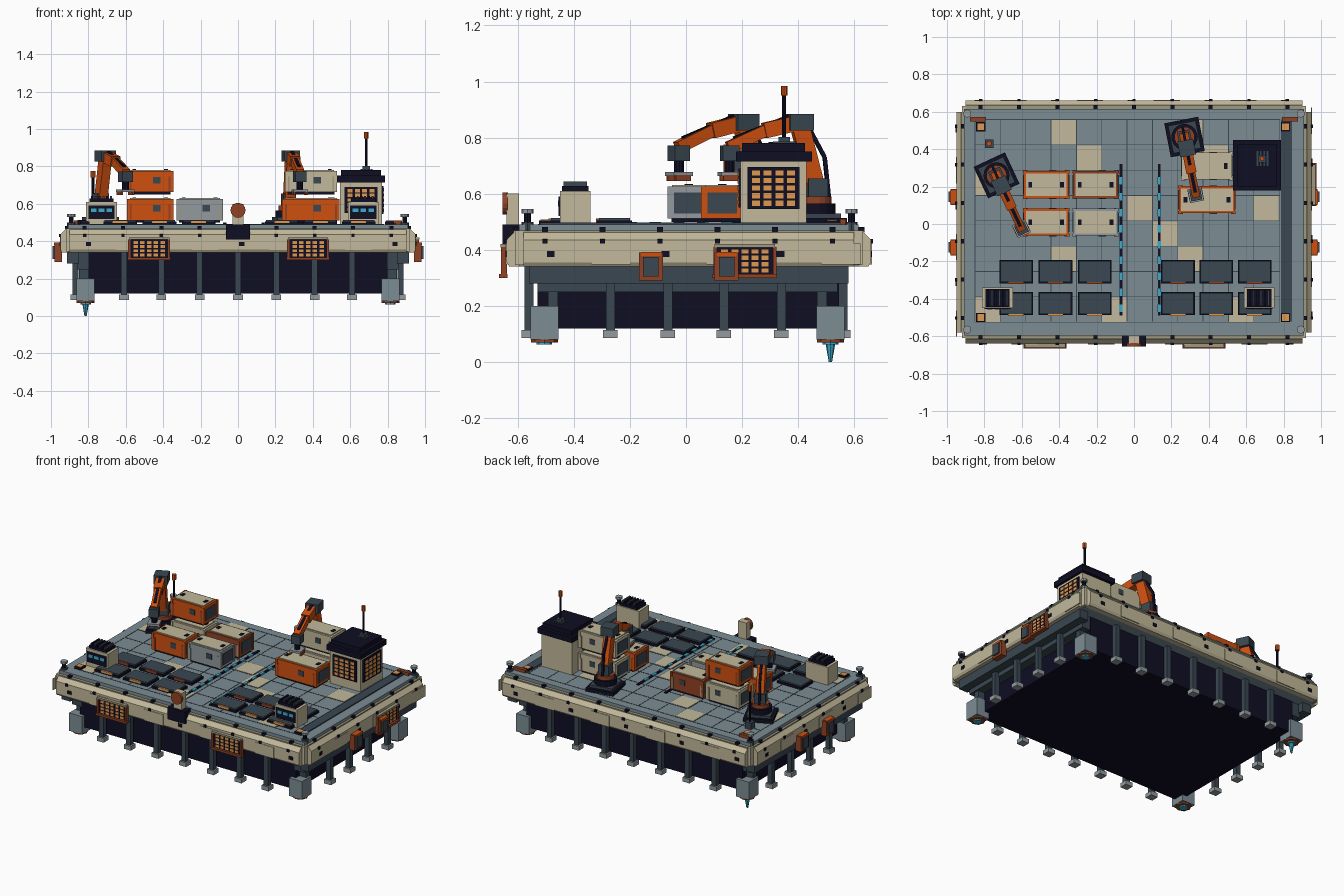
import bpy, bmesh, math
from mathutils import Matrix, Vector

if "Cube" in bpy.data.objects:
    bpy.data.objects.remove(bpy.data.objects["Cube"])

# ---- palette (sRGB converted to linear) ----
PAL = dict(beige=(194, 185, 155), khaki=(160, 154, 128), deck_grey=(124, 141, 149), slate=(58, 71, 81),
           navy=(15, 14, 36), orange=(208, 80, 16), rust=(145, 66, 36), amber=(225, 152, 78),
           cyan=(62, 172, 205), light_grey=(146, 154, 158))
NAMES = list(PAL)
MATS = []
for n, c in PAL.items():
    m = bpy.data.materials.new(n)
    m.diffuse_color = [((v / 255 + .055) / 1.055) ** 2.4 for v in c] + [1]
    m.use_nodes = True
    m.node_tree.nodes["Principled BSDF"].inputs["Base Color"].default_value = m.diffuse_color
    MATS.append(m)


class Part:
    """Collects primitives into one named object; M is the current local placement."""
    def __init__(self, name):
        self.name, self.bm, self.M = name, bmesh.new(), Matrix()

    def paint(self, verts, mat):
        for f in {f for v in verts for f in v.link_faces}:
            f.material_index = NAMES.index(mat)

    def box(self, x0, x1, y0, y1, z0, z1, mat):
        T = Matrix.Translation(((x0 + x1) / 2, (y0 + y1) / 2, (z0 + z1) / 2))
        S = Matrix.Diagonal((abs(x1 - x0), abs(y1 - y0), abs(z1 - z0), 1))
        self.paint(bmesh.ops.create_cube(self.bm, size=1, matrix=self.M @ T @ S)['verts'], mat)

    def cbox(self, x, y, z, sx, sy, sz, mat):
        self.box(x - sx / 2, x + sx / 2, y - sy / 2, y + sy / 2, z - sz / 2, z + sz / 2, mat)

    def cyl(self, x, y, z0, z1, r, mat, n=12, r2=None, R=Matrix()):
        T = Matrix.Translation((x, y, (z0 + z1) / 2)) @ R
        self.paint(bmesh.ops.create_cone(self.bm, cap_ends=True, segments=n, radius1=r, radius2=r if r2 is None else r2,
                                         depth=z1 - z0, matrix=self.M @ T)['verts'], mat)

    def beam(self, p, q, w, h, mat):
        p, q = Vector(p), Vector(q)
        R = (q - p).to_track_quat('X', 'Z').to_matrix().to_4x4()
        S = Matrix.Diagonal(((q - p).length, w, h, 1))
        V = bmesh.ops.create_cube(self.bm, size=1, matrix=self.M @ Matrix.Translation((p + q) / 2) @ R @ S)['verts']
        self.paint(V, mat)

    def prism(self, prof, x0, x1, mat):
        a = [self.bm.verts.new(self.M @ Vector((x0, y, z))) for y, z in prof]
        b = [self.bm.verts.new(self.M @ Vector((x1, y, z))) for y, z in prof]
        self.bm.faces.new(a), self.bm.faces.new(b[::-1])
        for i in range(len(a)):
            j = (i + 1) % len(a)
            self.bm.faces.new((a[j], a[i], b[i], b[j]))
        self.paint(a + b, mat)

    def done(self):
        bmesh.ops.recalc_face_normals(self.bm, faces=self.bm.faces)
        me = bpy.data.meshes.new(self.name)
        self.bm.to_mesh(me)
        for m in MATS:
            me.materials.append(m)
        bpy.context.collection.objects.link(bpy.data.objects.new(self.name, me))


def place(x, y, z, deg=0):
    return Matrix.Translation((x, y, z)) @ Matrix.Rotation(math.radians(deg), 4, 'Z')


# ---- hull below the deck ----
p = Part('under_hull')
p.box(-.8, .8, -.53, .545, .12, .36, 'navy')
for s in (-1, 1):
    p.box(s * .79, s * .86, -.53, .54, .25, .36, 'slate')
    p.box(s * .85, s * .915, -.56, .58, .28, .345, 'slate')
p.done()

# ---- support posts with feet ----
p = Part('support_posts')
XS = [-.61, -.41, -.205, 0, .205, .41, .61]
for x, y in [(x, y) for x in XS for y in (-.56, .56)] + [(s * .87, y) for s in (-1, 1) for y in (-.27, -.065, .135, .34)]:
    p.cbox(x, y, .23, .032, .032, .24, 'slate')
    p.cbox(x, y, .1, .052, .052, .028, 'light_grey')
p.done()

# ---- corner thruster pods ----
p = Part('corner_thrusters')
for x in (-.815, .815):
    for y in (-.505, .515):
        p.cbox(x, y, .14, .095, .1, .12, 'deck_grey')
        p.cbox(x, y - .03 * (1 if y > 0 else -1), .27, .07, .036, .16, 'slate')
        p.cyl(x, y, .07, .08, .048, 'rust', 8)
        p.cyl(x, y, .062, .072, .028, 'cyan', 8)
p.cyl(-.815, .515, 0, .07, .006, 'cyan', 8, .018)
p.done()

# ---- deck slab, tiles and seams ----
p = Part('deck_plate')
p.box(-.91, .91, -.595, .615, .34, .49, 'deck_grey')
for i in range(13):
    x = -.85 + i * .1355
    p.box(x - .002, x + .002, -.52, .56, .49, .4915, 'slate')
for j in range(9):
    y = -.525 + j * .1355
    p.box(-.85, .78, y - .002, y + .002, .49, .4915, 'slate')
for i, j in [(3, 7), (4, 6), (8, 7), (6, 4), (0, 5), (11, 4), (7, 3), (8, 2), (0, 0), (5, 0), (3, 2), (10, 0), (9, 6)]:
    x, y = -.85 + i * .1355, -.525 + j * .1355
    p.box(x + .002, x + .133, y + .002, y + .133, .488, .493, 'beige')
p.box(.785, .845, -.52, .56, .488, .497, 'slate')
for x, y in ((-.82, .52), (-.82, -.5), (.81, .52), (.81, -.5)):
    p.cbox(x, y, .497, .05, .05, .016, 'navy')
    p.cbox(x, y, .502, .036, .036, .012, 'amber')
for x in (-.835, .835):
    p.cbox(x, .56, .5, .085, .022, .02, 'rust')
p.done()

# ---- armoured rim: chamfered profile on four sides ----
p = Part('rim')
for ang, dist, half in ((0, .65, .9), (180, .65, .9), (90, .95, .59), (270, .95, .59)):
    p.M = place(0, .01, 0, ang)
    prof = [(.1, .34), (.01, .34), (0, .355), (0, .435), (.03, .467), (.1, .467)]
    p.prism([(-dist + y, z) for y, z in prof], -half, half, 'beige')
    p.box(-half, half, -dist + .025, -dist + .05, .46, .469, 'khaki')
    n = 9 if half > .8 else 6
    for i in range(n):
        x = (i - (n - 1) / 2) * .205
        p.cbox(x, -dist + .035, .472, .022, .022, .018, 'navy')
        p.cbox(x, -dist, .43, .018, .014, .016, 'navy')
        if i % 2 == 0:
            p.cbox(x + .02, -dist, .385, .028, .008, .022, 'navy')
        else:
            p.cbox(x + .03, -dist, .385, .14, .006, .075, 'beige')
p.M = Matrix()
for x in (-.885, .885):
    for y in (-.575, .595):
        p.box(x - .035, x + .035, y - .035, y + .035, .345, .468, 'beige')
p.done()

# ---- corner bollards ----
p = Part('corner_bollards')
for x in (-.892, .892):
    for y in (-.565, .59):
        p.cyl(x, y, .465, .53, .012, 'navy', 8)
        p.cyl(x, y, .53, .545, .022, 'light_grey', 8)
        p.cyl(x, y, .465, .5, .022, 'slate', 8)
p.done()


def window(p, M, w, h, cols, rows):
    """Lit window grid facing local -y, origin at the wall."""
    p.M = M
    p.cbox(0, 0, 0, w, .012, h, 'navy')
    for i in range(cols):
        for j in range(rows):
            p.cbox((i + .5 - cols / 2) * w * .9 / cols, -.007, (j + .5 - rows / 2) * h * .9 / rows,
                   w * .62 / cols, .004, h * .62 / rows, 'amber')
    p.M = Matrix()


# ---- rim windows with ledges, and side lamp boxes ----
p = Part('rim_windows')
for M in (place(-.475, -.645, .36), place(.375, -.645, .36), place(.955, .21, .36, 90)):
    window(p, M, .2, .1, 5, 4)
    p.M = M
    p.cbox(0, -.006, -.053, .23, .03, .014, 'rust')
    p.cbox(0, -.004, .054, .215, .025, .012, 'khaki')
    for s in (-1, 1):
        p.cbox(s * .106, -.004, 0, .012, .02, .1, 'rust')
p.done()
p = Part('side_lamp_boxes')
for s in (-1, 1):
    for y in (-.125, .145):
        p.M = place(s * .95, y, .34, 90 * s)
        p.cbox(0, -.012, 0, .085, .04, .1, 'rust')
        p.cbox(0, -.035, 0, .055, .012, .07, 'slate')
        p.cbox(0, -.015, .045, .07, .04, .014, 'orange')
p.done()

# ---- front dish ----
p = Part('front_dish')
p.box(-.065, .065, -.655, -.58, .41, .49, 'navy')
p.box(-.03, .03, -.64, -.595, .49, .6, 'beige')
p.cyl(0, -.645, .555, .575, .04, 'rust', 16, R=Matrix.Rotation(math.pi / 2, 4, 'X'))
p.cyl(0, -.632, .555, .575, .03, 'navy', 12, R=Matrix.Rotation(math.pi / 2, 4, 'X'))
p.done()

# ---- dashed lane lines ----
p = Part('lane_lines')
for x in (-.07, .135):
    p.box(x - .008, x + .008, -.49, .32, .488, .497, 'navy')
    for i in range(9):
        p.box(x - .009, x + .009, -.47 + i * .085, -.43 + i * .085, .49, .5, 'cyan')
p.done()

# ---- floor hatches ----
p = Part('floor_hatches')
for x in (-.63, -.42, -.21, .235, .44, .645):
    for y in (-.255, -.425):
        p.cbox(x, y, .497, .18, .125, .016, 'navy')
        p.cbox(x, y, .505, .168, .112, .018, 'slate')
        p.cbox(x, y - .06, .505, .08, .012, .014, 'rust' if y > -.3 else 'amber')
p.done()

# ---- vent cabinets ----
p = Part('vent_cabinets')
for x in (-.73, .67):
    p.cbox(x, -.395, .55, .165, .11, .12, 'beige')
    p.cbox(x, -.395, .618, .13, .095, .02, 'navy')
    for i in range(6):
        p.cbox(x - .05 + i * .02, -.395, .633, .01, .085, .02, 'slate' if i % 2 else 'navy')
    p.cbox(x, -.45, .555, .14, .008, .07, 'navy')
    for i in (-1, 0, 1):
        p.cbox(x + i * .042, -.455, .565, .03, .004, .02, 'cyan')
p.done()

# ---- control tower with antenna ----
p = Part('control_tower')
p.box(.545, .77, .195, .43, .49, .73, 'beige')
p.box(.53, .785, .178, .45, .715, .75, 'navy')
p.box(.55, .765, .2, .425, .75, .78, 'navy')
for i in range(4):
    p.cbox(.66 + i * .018, .35, .782, .009, .08, .008, 'slate')
window(p, place(.6575, .193, .62), .175, .14, 4, 5)
window(p, place(.772, .312, .62, 90), .185, .15, 4, 5)
p.cbox(.685, .35, .79, .04, .04, .025, 'slate')
p.cyl(.685, .35, .79, .95, .007, 'navy', 8)
p.cyl(.685, .35, .95, .985, .012, 'orange', 8)
p.done()
p = Part('back_beacon')
p.cbox(-.775, .43, .51, .045, .045, .05, 'slate')
p.cyl(-.775, .43, .5, .74, .007, 'navy', 8)
p.cyl(-.775, .43, .74, .775, .014, 'orange', 8)
p.done()


# ---- cargo containers ----
def container(name, x, y, z, col, w=.24, d=.145, h=.125):
    p = Part(name)
    p.M = place(x, y, z)
    p.box(-w / 2 + .01, w / 2 - .01, -d / 2 + .01, d / 2 - .01, 0, .02, 'navy')
    p.box(-w / 2, w / 2, -d / 2, d / 2, .012, h, col)
    p.box(-w / 2 + .012, w / 2 - .012, -d / 2 + .012, d / 2 - .012, h, h + .006, 'beige')
    for s in (-1, 1):
        p.box(s * w / 2, s * (w / 2 + .004), -d / 2 + .02, d / 2 - .02, .03, h - .02, 'slate')
        p.cbox(s * (w / 2 - .035), 0, h + .006, .02, .03, .008, 'navy')
        p.cbox(.035, s * d / 2, .075, .04, .006, .035, 'slate')
        for t in (-1, 1):
            p.cbox(s * (w / 2 - .004), t * (d / 2 - .004), h / 2 + .006, .016, .016, h - .012, col)
            p.cbox(s * (w / 2 - .015), t * d / 2, .055, .012, .008, .08, 'rust' if col == 'orange' else 'khaki')
    p.done()


for n, x, y, z, c, w in (('front_left', -.47, .01, .5, 'orange', .24), ('front_mid', -.205, .01, .5, 'light_grey', .24),
                         ('rear_left_lower', -.47, .21, .5, 'beige', .24), ('rear_left_upper', -.47, .21, .65, 'orange', .24),
                         ('rear_mid', -.205, .21, .5, 'rust', .24), ('right_front', .39, .13, .5, 'orange', .3),
                         ('right_rear_lower', .39, .31, .5, 'beige', .27), ('right_rear_upper', .39, .31, .65, 'beige', .27)):
    container('container_' + n, x, y, z, c, w)


# ---- loader arms, reaching along local -y ----
def arm(name, x, y, deg):
    p = Part(name)
    p.M = place(x, y, .49, deg)
    p.cbox(0, 0, .012, .185, .185, .024, 'navy')
    p.cbox(0, 0, .03, .15, .15, .02, 'slate')
    p.cyl(0, 0, .04, .075, .07, 'navy', 16)
    p.cyl(0, 0, .075, .1, .055, 'rust', 16)
    p.cbox(0, 0, .13, .07, .07, .07, 'slate')
    p.beam((0, 0, .12), (0, -.06, .35), .05, .062, 'orange')
    p.cbox(0, -.06, .365, .085, .085, .06, 'slate')
    p.beam((0, -.06, .365), (0, -.19, .335), .055, .055, 'orange')
    p.beam((0, -.18, .338), (0, -.32, .275), .042, .042, 'orange')
    p.beam((0, -.1, .385), (0, -.3, .307), .018, .014, 'navy')
    for a, b in (((0, .045, .1), (0, .03, .24)), ((0, .03, .24), (0, -.03, .35))):
        p.beam(a, b, .014, .014, 'navy')
    p.cbox(0, -.315, .255, .06, .06, .055, 'slate')
    p.cyl(0, -.315, .185, .235, .018, 'navy', 10)
    p.cbox(0, -.315, .18, .075, .075, .014, 'light_grey')
    for s in (-1, 1):
        p.cbox(s * .034, -.315, .166, .01, .06, .02, 'rust')
    p.done()


arm('loader_arm_left', -.735, .26, 25)
arm('loader_arm_right', .27, .465, 11)
